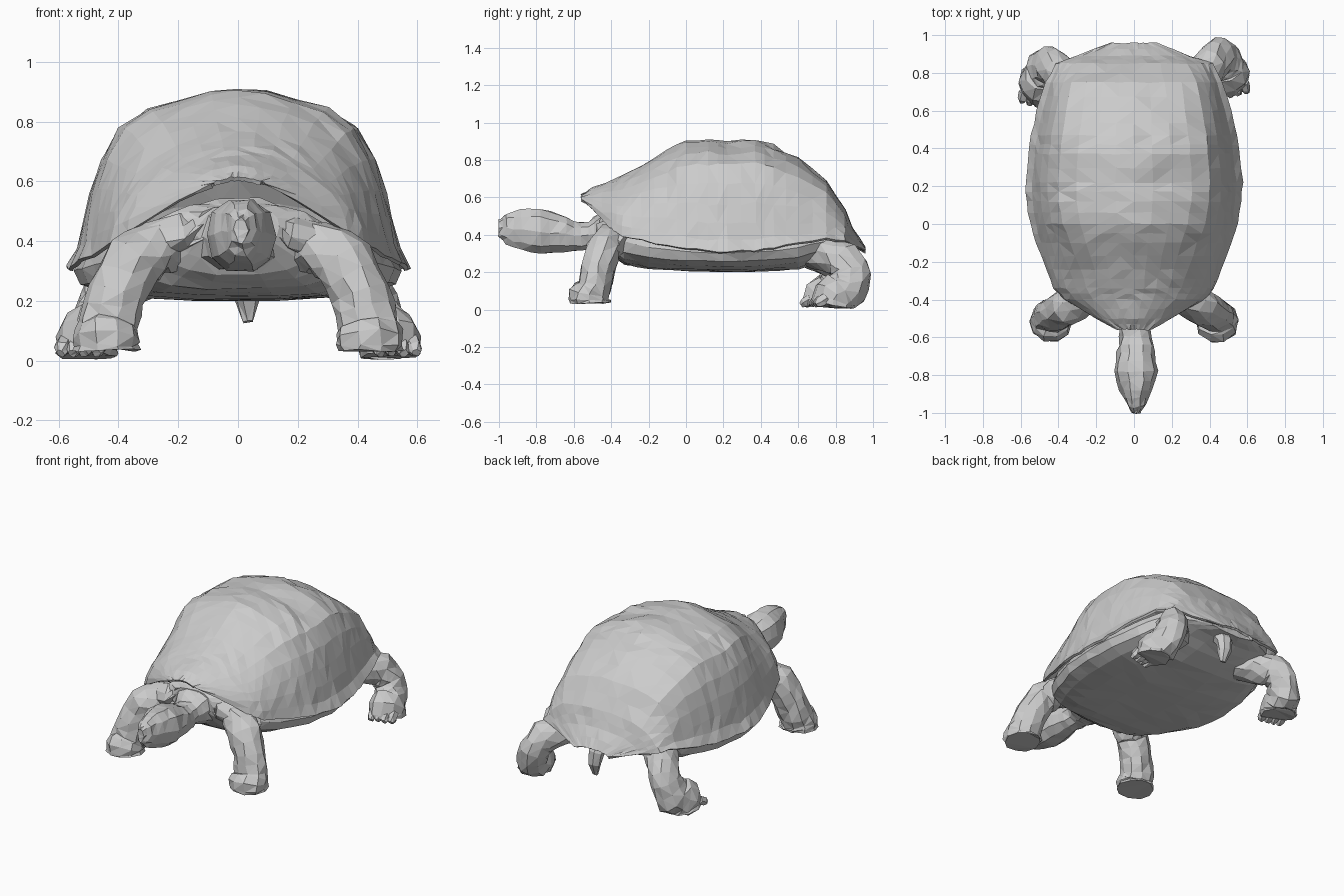
import bpy, bmesh, random
from math import cos, sin, pi, copysign
from mathutils import Vector

random.seed(4)

default_cube = bpy.data.objects.get("Cube")
if default_cube:
    bpy.data.objects.remove(default_cube, do_unlink=True)

grey = bpy.data.materials.new("plain_grey")
grey.use_nodes = True
grey.diffuse_color = (0.6, 0.6, 0.6, 1)
grey.node_tree.nodes["Principled BSDF"].inputs["Base Color"].default_value = grey.diffuse_color


def signed_power(value, power):
    return copysign(abs(value) ** power, value)


def loft(name, rings, jitter, closed=True):
    """Skin a list of equal-length rings with irregular flat triangles."""
    bm = bmesh.new()
    rows = []
    for ring in rings:
        row = []
        for point in ring:
            noise = Vector([random.uniform(-jitter, jitter) for axis in "xyz"])
            row.append(bm.verts.new(Vector(point) + noise))
        rows.append(row)
    count = len(rows[0])
    for near, far in zip(rows, rows[1:]):
        for i in range(count if closed else count - 1):
            j = (i + 1) % count
            bm.faces.new((near[i], near[j], far[j], far[i]))
    if closed:
        bm.faces.new(rows[0])
        bm.faces.new(rows[-1])
    bmesh.ops.recalc_face_normals(bm, faces=bm.faces)
    bmesh.ops.triangulate(bm, faces=bm.faces)
    mesh = bpy.data.meshes.new(name)
    bm.to_mesh(mesh)
    bm.free()
    mesh.materials.append(grey)
    obj = bpy.data.objects.new(name, mesh)
    bpy.context.collection.objects.link(obj)
    return obj


def refine(stations):
    """Insert a midpoint between neighbouring stations."""
    result = []
    for a, b in zip(stations, stations[1:]):
        result += [a, tuple((p + q) / 2 for p, q in zip(a, b))]
    return result + [stations[-1]]


def section(y, low, high, width, x=0, power=0.85, count=14):
    """Rounded cross-section standing across the y axis."""
    ring = []
    for i in range(count):
        a = 2 * pi * i / count
        ring.append((x + width * signed_power(cos(a), power), y,
                     (low + high) / 2 + (high - low) / 2 * signed_power(sin(a), power)))
    return ring


def limb(name, path, count=10, jitter=0.007):
    """Tube along (x, y, z, side radius, depth radius) stations, flattened at the ground."""
    rings = []
    centres = [Vector(p[:3]) for p in path]
    for i, p in enumerate(path):
        along = centres[min(i + 1, len(path) - 1)] - centres[max(i - 1, 0)]
        depth = along.cross(Vector((1, 0, 0))).normalized()
        side = depth.cross(along).normalized()
        ring = []
        for k in range(count):
            a = 2 * pi * k / count
            point = centres[i] + side * p[3] * cos(a) + depth * p[4] * sin(a)
            point.z = max(point.z, 0.01)
            ring.append(point)
        rings.append(ring)
    return loft(name, rings, jitter)


# Domed shell: y, half width, rim height, crest height, share of the steep-sided outline
shell_stations = [
    (-.56, .09, .59, .615, 0), (-.5, .2, .535, .65, 0), (-.4, .37, .43, .69, .1),
    (-.34, .425, .395, .72, .15), (-.24, .465, .37, .77, .3), (-.1, .515, .34, .855, .6),
    (0, .55, .325, .902, .9), (.12, .57, .315, .908, 1), (.22, .575, .31, .9, 1),
    (.37, .56, .32, .91, 1), (.47, .545, .33, .88, 1), (.6, .515, .35, .81, 1),
    (.75, .47, .38, .695, 1), (.85, .415, .375, .535, .8), (.89, .3, .35, .44, .4),
    (.96, .12, .31, .33, 0),
]
# Steep-sided outline from rim to crest, as shares of half width and height
outline = [(1, 0), (.94, .1), (.905, .25), (.865, .42), (.8, .6),
           (.7, .78), (.53, .885), (.35, .94), (.17, .98), (0, 1)]
shell_rings = []
for y, width, rim, crest, steep in refine(shell_stations):
    half = []
    for i, (across, up) in enumerate(outline):
        a = pi / 2 * i / (len(outline) - 1)
        round_across = max(cos(a), 0) ** 1.25
        half.append((width * (across * steep + round_across * (1 - steep)),
                     rim + (crest - rim) * (up * steep + sin(a) * (1 - steep))))
    arc = half + [(-x, z) for x, z in half[-2::-1]]
    dent = 0.007 * steep
    shell_rings.append([(x, y, z + random.uniform(-dent, dent)) for x, z in arc])
shell = loft("shell", shell_rings, 0.004, closed=False)
rim_thickness = shell.modifiers.new("rim_thickness", "SOLIDIFY")
rim_thickness.thickness = 0.015
rim_thickness.offset = -1

# Body and flat belly under the shell: y, bottom, top, half width
body_stations = [
    (-.46, .38, .52, .14), (-.4, .29, .53, .27), (-.33, .24, .49, .37),
    (-.2, .215, .45, .445), (0, .205, .41, .525), (.2, .2, .4, .55),
    (.4, .205, .41, .535), (.6, .215, .45, .475), (.72, .25, .47, .41),
    (.84, .3, .43, .34), (.92, .31, .36, .16),
]
loft("body_and_belly", [section(*s, power=0.75, count=18) for s in refine(body_stations)], 0.004)

# Head and neck: y, bottom, top, half width, sideways offset
head_stations = [
    (-1, .395, .48, .02, .01), (-.96, .35, .515, .05, .01), (-.88, .315, .54, .085, .01),
    (-.78, .295, .54, .115, .01), (-.68, .3, .515, .1, .01), (-.6, .31, .475, .085, .01),
    (-.52, .32, .47, .085, 0), (-.46, .31, .52, .12, 0), (-.38, .3, .55, .2, 0),
]
loft("head_and_neck", [section(*s, count=10) for s in refine(head_stations)], 0.006)

# Skin folds tucked under the front of the shell
for name, s in (("left", 1), ("right", -1)):
    limb(name + "_shoulder_fold", [
        (s * .08, -.4, .43, .07, .09), (s * .18, -.41, .43, .06, .08),
        (s * .3, -.39, .39, .07, .07), (s * .36, -.32, .35, .06, .06)], count=8)

# Legs with broad feet
front_leg = [
    (.2, -.33, .37, .07, .08), (.28, -.39, .38, .1, .09), (.355, -.44, .33, .1, .095),
    (.41, -.47, .22, .1, .09), (.435, -.49, .12, .105, .09), (.44, -.515, .07, .115, .115),
    (.44, -.515, .035, .11, .115),
]
rear_leg = [
    (.24, .68, .30, .09, .08), (.34, .76, .295, .1, .095), (.41, .85, .26, .09, .1),
    (.45, .885, .19, .085, .105), (.48, .86, .11, .09, .12), (.505, .795, .06, .105, .125),
    (.51, .785, .012, .1, .12),
]
for name, s in (("left", 1), ("right", -1)):
    limb(name + "_front_leg", [(s * x, y, z, r, d) for x, y, z, r, d in refine(front_leg)])
    # The right rear foot is planted a little further forward
    step = 0 if s > 0 else -.05
    limb(name + "_rear_leg", [(s * x, y + step * (1 - z), z, r, d)
                              for x, y, z, r, d in refine(rear_leg)])
    # Stubby toes
    for i in range(4):
        x = s * (.46 + i * .04)
        y = .72 + i * .01 + step
        limb(f"{name}_rear_toe_{i}", [(x, y, .06, .03, .03), (x + s * .01, y - .035, .04, .028, .028),
                                      (x + s * .015, y - .055, .025, .015, .015)], count=6, jitter=0.003)

# Short pointed tail
limb("tail", [(.02, .82, .34, .07, .06), (.025, .87, .27, .05, .05),
              (.03, .88, .2, .04, .04), (.035, .87, .13, .018, .015)], count=7, jitter=0.004)
